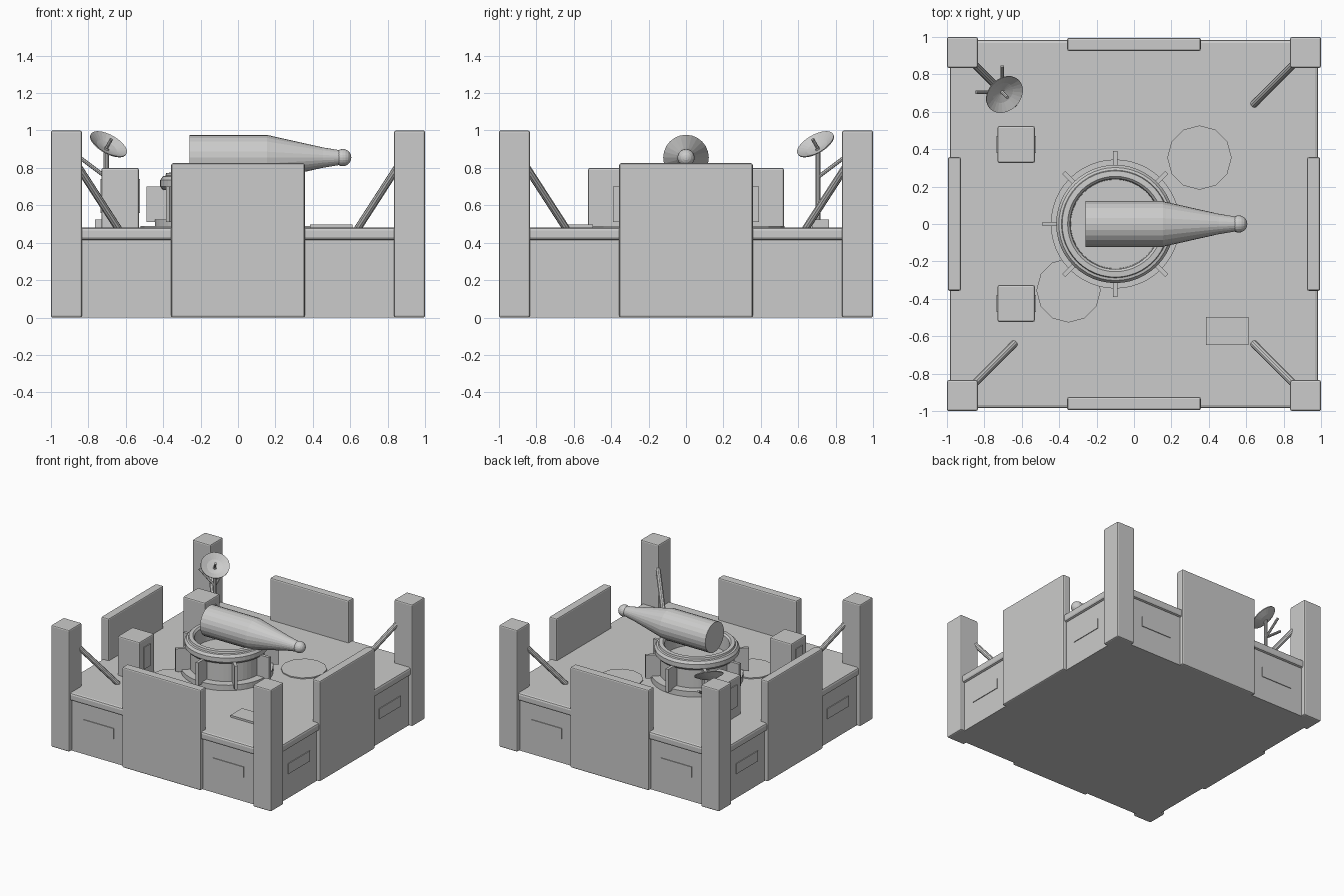
import bpy, bmesh, math
from mathutils import Vector, Matrix

cube = bpy.data.objects.get("Cube")
if cube:
    bpy.data.objects.remove(cube, do_unlink=True)

grey = bpy.data.materials.new("plain grey")
grey.use_nodes = True
COLOUR = (0.6, 0.6, 0.595, 1)
grey.diffuse_color = COLOUR
grey.node_tree.nodes["Principled BSDF"].inputs["Base Color"].default_value = COLOUR


def finish(name, bm, bevel=0):
    """Turn a bmesh into an object with optional bevelled edges."""
    bmesh.ops.recalc_face_normals(bm, faces=bm.faces)
    mesh = bpy.data.meshes.new(name)
    bm.to_mesh(mesh)
    bm.free()
    mesh.materials.append(grey)
    ob = bpy.data.objects.new(name, mesh)
    bpy.context.collection.objects.link(ob)
    if bevel:
        mod = ob.modifiers.new("edge bevel", "BEVEL")
        mod.width = bevel
        mod.segments = 2
    return ob


def box(name, low, high, bevel=0, turn=0, pivot=(0, 0, 0)):
    """Box between two corners, optionally turned about z at a pivot."""
    low, high = Vector(low), Vector(high)
    bm = bmesh.new()
    bmesh.ops.create_cube(bm, size=1)
    bmesh.ops.scale(bm, vec=high - low, verts=bm.verts)
    bmesh.ops.translate(bm, vec=(low + high) / 2, verts=bm.verts)
    bmesh.ops.rotate(bm, cent=pivot, matrix=Matrix.Rotation(turn, 3, "Z"), verts=bm.verts)
    return finish(name, bm, bevel)


def lathe(name, profile, origin, axis=(0, 0, 1), sides=32):
    """Spin (radius, height) points about an axis through the origin."""
    bm = bmesh.new()
    verts = [bm.verts.new((r, 0, h)) for r, h in profile]
    edges = [bm.edges.new(pair) for pair in zip(verts, verts[1:])]
    bmesh.ops.spin(bm, geom=verts + edges, cent=(0, 0, 0), axis=(0, 0, 1),
                   angle=math.tau, steps=sides, use_merge=True)
    bmesh.ops.remove_doubles(bm, verts=bm.verts, dist=0.0001)
    turn = Vector((0, 0, 1)).rotation_difference(Vector(axis)).to_matrix().to_4x4()
    bm.transform(Matrix.Translation(origin) @ turn)
    return finish(name, bm)


def rod(name, start, end, radius, sides=10):
    start, end = Vector(start), Vector(end)
    span = end - start
    return lathe(name, [(0, 0), (radius, 0), (radius, span.length), (0, span.length)],
                 start, span.normalized(), sides)


# Base block and overhanging deck
box("base_block", (-0.965, -0.965, 0), (0.965, 0.965, 0.42))
box("deck", (-0.985, -0.985, 0.415), (0.985, 0.985, 0.48), 0.016)

# Corner posts with diagonal braces
for sx in (-1, 1):
    for sy in (-1, 1):
        box("corner_post", (min(sx, sx * 0.835), min(sy, sy * 0.835), 0),
            (max(sx, sx * 0.835), max(sy, sy * 0.835), 1), 0.01)
        rod("corner_brace", (sx * 0.85, sy * 0.85, 0.80), (sx * 0.64, sy * 0.64, 0.475), 0.02)

# Tall wall panels and shallow wall plates, one set per side
for i in range(4):
    turn = i * math.pi / 2
    box("wall_panel", (-0.357, -0.995, 0), (0.357, -0.925, 0.825), 0.01, turn)
    for x in (-0.73, 0.45):
        box("wall_plate", (x, -0.971, 0.20), (x + 0.28, -0.96, 0.285), 0, turn)

# Equipment cabinets with side covers
for y in (-0.425, 0.425):
    box("cabinet", (-0.73, y - 0.098, 0.47), (-0.53, y + 0.098, 0.80), 0.01)
    box("cabinet_cover", (-0.736, y - 0.045, 0.56), (-0.524, y + 0.045, 0.74))

# Deck hatches
for x, y in ((0.35, 0.355), (-0.35, -0.355)):
    lathe("round_hatch", [(0, 0), (0.172, 0), (0.172, 0.012), (0, 0.012)], (x, y, 0.477), sides=12)
box("square_hatch", (0.385, -0.648, 0.477), (0.613, -0.497, 0.496))

# Turret mount: base ring, drum, rounded collar and well
TURRET = Vector((-0.1, 0, 0))
lathe("turret_mount", [(0, 0.47), (0.345, 0.47), (0.345, 0.525), (0.28, 0.525), (0.28, 0.68),
                       (0.302, 0.683), (0.316, 0.70), (0.316, 0.735), (0.302, 0.755),
                       (0.288, 0.758), (0.284, 0.773), (0.255, 0.775), (0.242, 0.762),
                       (0.238, 0.64), (0, 0.64)], TURRET, sides=48)
for i in range(8):
    box("turret_fin", TURRET + Vector((0.27, -0.012, 0.51)), TURRET + Vector((0.39, 0.012, 0.70)),
        0, i * math.pi / 4, TURRET)

# Horizontal tapered barrel with a ball tip
BARREL = Vector((0, 0, 0.855))
lathe("barrel", [(0, -0.26), (0.122, -0.26), (0.122, 0.155), (0.118, 0.17), (0.054, 0.455),
                 (0.052, 0.468), (0.04, 0.54), (0, 0.54)], BARREL, (1, 0, 0), 24)
ball = [(0.046 * math.sin(a * math.pi / 10), -0.046 * math.cos(a * math.pi / 10)) for a in range(11)]
lathe("barrel_tip", ball, BARREL + Vector((0.56, 0, 0)), (1, 0, 0), 20)

# Dish antenna on a braced mast in the back right corner
MAST = Vector((-0.705, 0.705, 0))
box("mast_foot", MAST + Vector((-0.06, -0.03, 0.47)), MAST + Vector((0.03, 0.06, 0.525)))
rod("mast", MAST + Vector((0, 0, 0.48)), MAST + Vector((0, 0, 0.90)), 0.014)
for arm in ((-0.14, 0, 0.855), (0, 0.14, 0.855)):
    rod("mast_arm", MAST + Vector((0, 0, 0.75)), MAST + Vector(arm), 0.01, 8)
AIM = Vector((0.44, -0.44, 0.78)).normalized()
DISH = Vector((-0.71, 0.71, 0.895))
lathe("dish", [(0, 0), (0.06, 0.014), (0.109, 0.037), (0.109, 0.043), (0.06, 0.020), (0, 0.006)],
      DISH, AIM, 24)
rod("dish_feed", DISH, DISH + AIM * 0.075, 0.009, 8)
